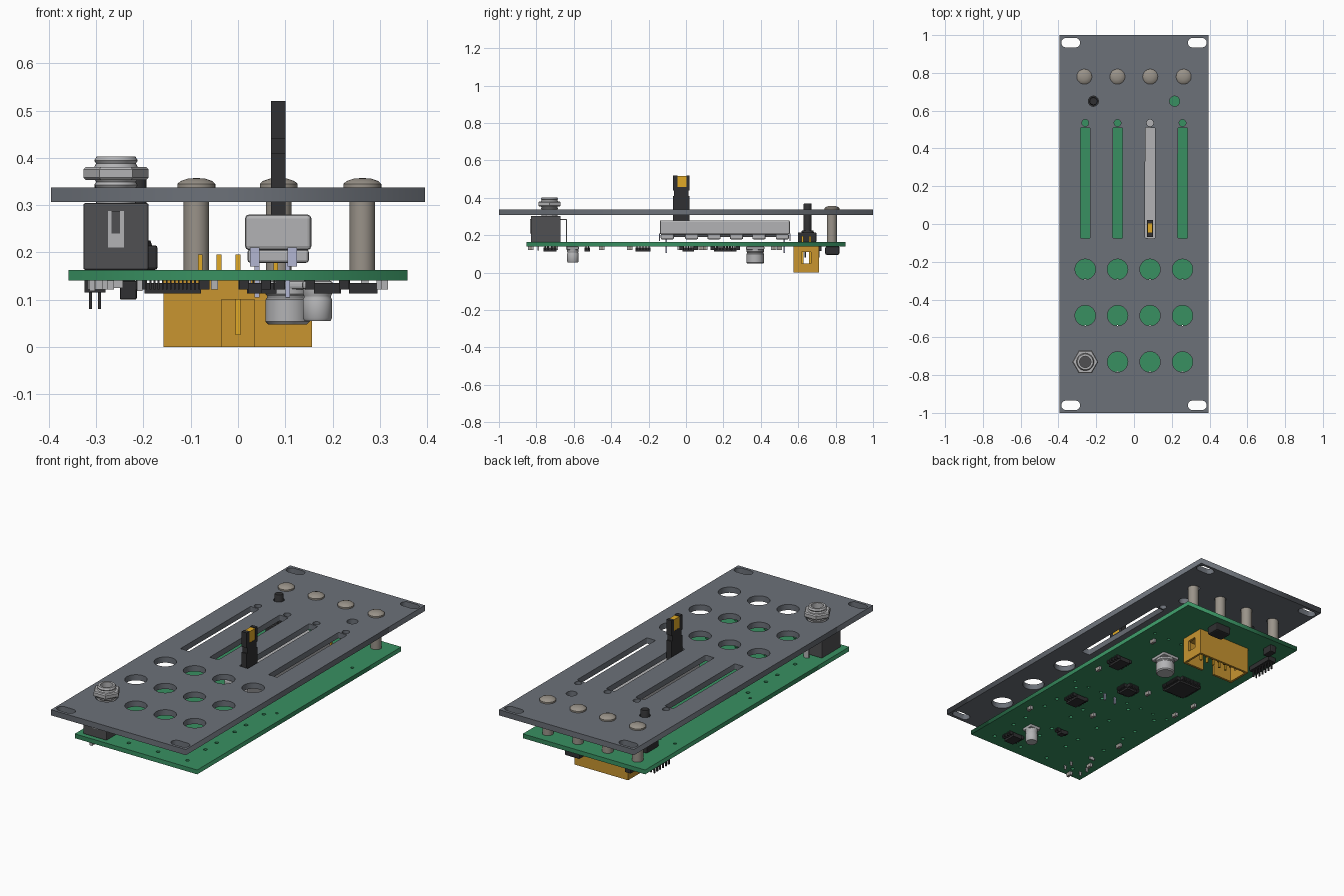
import bpy, bmesh, math
from mathutils import Matrix, Vector

cube = bpy.data.objects.get("Cube")
if cube:
    bpy.data.objects.remove(cube, do_unlink=True)


def material(name, r, g, b):
    m = bpy.data.materials.new(name)
    m.use_nodes = True
    m.diffuse_color = (r, g, b, 1)
    m.node_tree.nodes["Principled BSDF"].inputs["Base Color"].default_value = (r, g, b, 1)
    return m


SLATE = material("slate", .15, .165, .19)
GREEN = material("board_green", .04, .28, .12)
BLACK = material("black_plastic", .03, .03, .032)
DARK = material("dark_grey", .08, .08, .085)
SILVER = material("silver", .45, .45, .46)
STEEL = material("warm_steel", .32, .29, .25)
AMBER = material("amber", .58, .3, .03)
GOLD = material("gold", .75, .4, .02)
LILAC = material("pale_lilac", .45, .47, .65)


def finish(name, bm, mat, smooth=False):
    bmesh.ops.recalc_face_normals(bm, faces=bm.faces)
    mesh = bpy.data.meshes.new(name)
    bm.to_mesh(mesh)
    bm.free()
    ob = bpy.data.objects.new(name, mesh)
    mesh.materials.append(mat)
    bpy.context.collection.objects.link(ob)
    if smooth:
        bpy.ops.object.select_all(action='DESELECT')
        ob.select_set(True)
        bpy.context.view_layer.objects.active = ob
        bpy.ops.object.shade_smooth_by_angle(angle=math.radians(35))
    return ob


def boxes(name, mat, spans, bevel=0):
    """Each span is x0, x1, y0, y1, z0, z1."""
    bm = bmesh.new()
    for s in spans:
        lo, hi = Vector(s[0::2]), Vector(s[1::2])
        m = Matrix.Translation((lo + hi) / 2) @ Matrix.Diagonal((hi - lo).to_4d())
        bmesh.ops.create_cube(bm, size=1, matrix=m)
    ob = finish(name, bm, mat)
    if bevel:
        mod = ob.modifiers.new("bevel", 'BEVEL')
        mod.width, mod.segments = bevel, 2
    return ob


def block(x, y, w, d, z0, z1):
    return (x - w / 2, x + w / 2, y - d / 2, y + d / 2, z0, z1)


def lathe(name, mat, x, y, profile, sides=32, closed=False):
    """Revolve (radius, z) points about a vertical axis."""
    bm = bmesh.new()
    rings = [[bm.verts.new((x + r * math.cos(math.tau * i / sides),
                            y + r * math.sin(math.tau * i / sides), z))
              for i in range(sides)] for r, z in profile]
    pairs = list(zip(rings, rings[1:])) + ([(rings[-1], rings[0])] if closed else [])
    for a, b in pairs:
        for i in range(sides):
            j = (i + 1) % sides
            bm.faces.new((a[i], a[j], b[j], b[i]))
    if not closed:
        bm.faces.new(rings[0])
        bm.faces.new(rings[-1])
    return finish(name, bm, mat, sides > 6)


def rect(x, y, w, h):
    return [(x + a * w / 2, y + b * h / 2) for a, b in ((-1, -1), (1, -1), (1, 1), (-1, 1))]


def slot(x, y, w, h, r, n=8):
    """Rounded rectangle; equal r and half size gives a circle."""
    pts = []
    for k, (a, b) in enumerate(((1, 1), (-1, 1), (-1, -1), (1, -1))):
        for i in range(n):
            t = (k + i / n) * math.pi / 2
            pts.append((x + a * (w / 2 - r) + r * math.cos(t), y + b * (h / 2 - r) + r * math.sin(t)))
    return pts


def circle(x, y, r, n=8):
    return slot(x, y, 2 * r, 2 * r, r, n)


def plate(name, mat, outlines, z0, z1):
    """Flat sheet: first outline is the edge, the rest are holes."""
    cu = bpy.data.curves.new(name, 'CURVE')
    cu.dimensions, cu.fill_mode, cu.extrude = '2D', 'BOTH', (z1 - z0) / 2
    for pts in outlines:
        sp = cu.splines.new('POLY')
        sp.points.add(len(pts) - 1)
        for p, q in zip(sp.points, pts):
            p.co = (*q, 0, 1)
        sp.use_cyclic_u = True
    cu.materials.append(mat)
    ob = bpy.data.objects.new(name, cu)
    ob.location.z = (z0 + z1) / 2
    bpy.context.collection.objects.link(ob)
    bpy.ops.object.select_all(action='DESELECT')
    ob.select_set(True)
    bpy.context.view_layer.objects.active = ob
    bpy.ops.object.convert(target='MESH')


COLS = (-.258, -.087, .085, .257)
JACK_ROWS = (-.24, -.485, -.73)
TOP, UNDER = .163, .14

# Front panel with mounting slots, fader slots, jack and button holes
cuts = [slot(a * .335, b * .96, .1, .05, .025) for a in (-1, 1) for b in (-1, 1)]
cuts += [slot(x, .217, .052, .586, .006, 3) for x in COLS]
cuts += [circle(x, .535, .018) for x in COLS]
cuts += [circle(x, y, .054) for x in COLS for y in JACK_ROWS]
cuts += [circle(x, .78, .029) for x in COLS] + [circle(a, .65, .027) for a in (-.215, .215)]
plate("front_panel", SLATE, [rect(0, 0, .79, 2)] + cuts, .307, .337)

# Circuit board with pin holes
holes = [circle(x + dx, y, .008, 2) for x in COLS for dx in (-.045, .045) for y in (-.105, .525)]
holes += [circle(x, y + dy, .01, 2) for x in COLS for y in JACK_ROWS for dy in (-.06, .09)]
plate("circuit_board", GREEN, [rect(0, 0, .717, 1.707)] + holes, UNDER, TOP)

# Domed push buttons
for i, x in enumerate((-.263, -.088, .086, .263)):
    lathe(f"button_{i + 1}", STEEL, x, .78,
          [(.027, TOP), (.027, .337), (.04, .337), (.04, .345), (.033, .351), (.018, .356), (.004, .357)])

# Small reset button
boxes("reset_base", BLACK, [block(-.215, .648, .09, .1, TOP, .215)], .006)
lathe("reset_stem", BLACK, -.215, .65,
      [(.035, .21), (.03, .225), (.022, .225), (.022, .365), (.019, .37)])

# Slide fader
FX = .085
boxes("fader_body", SILVER, [(FX - .07, FX + .07, -.14, .555, .205, .28)], .008)
feet = [block(FX, y, .13, .07, .178, .206) for y in (-.1, .03, .15, .27, .39, .515)]
boxes("fader_feet", SILVER, feet, .006)
boxes("fader_track", DARK, [(FX - .05, FX + .05, -.12, .535, .19, .206)])
boxes("fader_end_tabs", LILAC, [block(FX + d, y, .02, .006, .17, .21)
                                for d in (-.05, .03) for y in (-.142, .557)])
boxes("fader_pins", LILAC, [block(FX + d, y, .01, .008, .105, .2)
                            for d in (-.045, .02) for y in (-.105, .525)])
boxes("fader_lever", BLACK, [(.07, .1, -.07, .02, .275, .41), (.07, .1, -.064, .014, .41, .44),
                             (.07, .1, -.07, -.046, .44, .52), (.07, .1, .002, .02, .44, .52),
                             (.07, .1, -.046, .002, .44, .458)])
boxes("fader_pointer", GOLD, [(.071, .099, -.046, .002, .458, .517)])

# Jack socket with threaded bush, hex nut and contact spring
JX, JY = COLS[0], JACK_ROWS[2]
boxes("jack_body", DARK, [(JX - .069, JX + .069, -.83, -.67, TOP, .304)], .004)
boxes("jack_window", SILVER, [block(JX, -.83, .034, .006, .21, .288)])
boxes("jack_window_slot", DARK, [block(JX, -.832, .018, .006, .24, .288)])
thread = [(.03, .3), (.042, .3)]
for k in range(7):
    z = .31 + k * .013
    thread += [(.042, z), (.046, z + .006)]
thread += [(.041, .403), (.03, .403)]
lathe("jack_bush", SILVER, JX, JY, thread, closed=True)
lathe("jack_bore_floor", DARK, JX, JY, [(.031, .31), (.031, .32)])
lathe("jack_nut", SILVER, JX, JY, [(.042, .353), (.064, .353), (.069, .358), (.069, .375),
                                   (.064, .381), (.042, .381)], 6, True)
boxes("jack_spring", SILVER, [block(JX, -.639, .03, .006, .125, .285),
                              block(JX, -.655, .03, .035, .281, .286)])
boxes("jack_pins", SILVER, [block(JX + d, y, .012, .006, .118, .17)
                            for d in (-.05, .05) for y in (-.79, -.74)])

# Shrouded power connector, open below, with key notch
boxes("power_connector", AMBER, [
    (-.158, .157, .575, .71, .128, .14), (-.158, .157, .698, .71, 0, .13),
    (-.158, -.035, .575, .587, 0, .13), (.035, .157, .575, .587, 0, .13),
    (-.035, .035, .575, .587, .1, .13)]
    + [s for x in (-.158, .145) for s in (
        (x, x + .012, .58, .617, 0, .13), (x, x + .012, .667, .705, 0, .13),
        (x, x + .012, .61, .67, 0, .05), (x, x + .012, .61, .67, .11, .13))])
boxes("power_pins", GOLD, [block(x * .04, y, .01, .01, .025, .195)
                           for x in range(-2, 3) for y in (.623, .663)])

# Pin header near the edge
boxes("pin_header", BLACK, [(-.325, -.28, .575, .725, .115, UNDER)])
boxes("pin_header_pins", BLACK, [block(x, .59 + i * .024, .007, .007, .08, .12)
                                 for x in (-.312, -.293) for i in range(6)])


def chip(name, x, y, w, d, legs, four=False):
    """Flat package with legs along x sides, and y sides when four."""
    boxes(name, BLACK, [block(x, y, w, d, .113, .135)])
    spans = []
    for i in range(legs):
        t = (i + .5) / legs - .5
        for s in (-1, 1):
            spans.append(block(x + s * (w / 2 + .008), y + t * d, .02, .4 * d / legs, .122, UNDER))
            if four:
                spans.append(block(x + t * w, y + s * (d / 2 + .008), .4 * w / legs, .02, .122, UNDER))
    boxes(name + "_legs", BLACK, spans)


# Chips on the underside
chip("main_chip", -.138, .21, .12, .12, 14, True)
chip("small_chip", .05, .013, .062, .062, 7, True)
chip("upper_side_chip", .265, .2, .06, .09, 5)
chip("middle_chip", .188, -.23, .06, .08, 5)
chip("lower_chip", .188, -.727, .055, .07, 4)
chip("regulator", .036, -.528, .03, .03, 2)
boxes("block_inductor", BLACK, [block(.095, .782, .09, .075, .095, UNDER)], .008)
boxes("diode", BLACK, [block(-.232, .79, .036, .06, .1, UNDER)], .004)

# Can capacitors hanging below the board
for name, x, y, r, low in (("large_capacitor", .105, .37, .047, .048),
                           ("small_capacitor", .168, -.605, .031, .055)):
    boxes(name + "_base", SILVER, [block(x, y, 2.1 * r, 2.1 * r, .122, UNDER)], .006)
    lathe(name, SILVER, x, y, [(r, .125), (r, .112), (r * .93, .108), (r * .93, .104), (r, .1),
                               (r, low + .006), (r * .88, low)])

# Tiny passive parts
spots = [(-.296, -.03), (-.31, .1), (.268, .47), (-.27, -.83), (-.294, -.7), (-.28, -.45),
         (.31, -.45), (.05, .5), (-.05, .05), (.3, .08), (.02, -.3)]
boxes("passive_bodies", STEEL, [block(x, y, .014, .016, .122, UNDER) for x, y in spots])
boxes("passive_ends", SILVER, [block(x, y + s * .011, .015, .007, .121, UNDER)
                               for x, y in spots for s in (-1, 1)])
